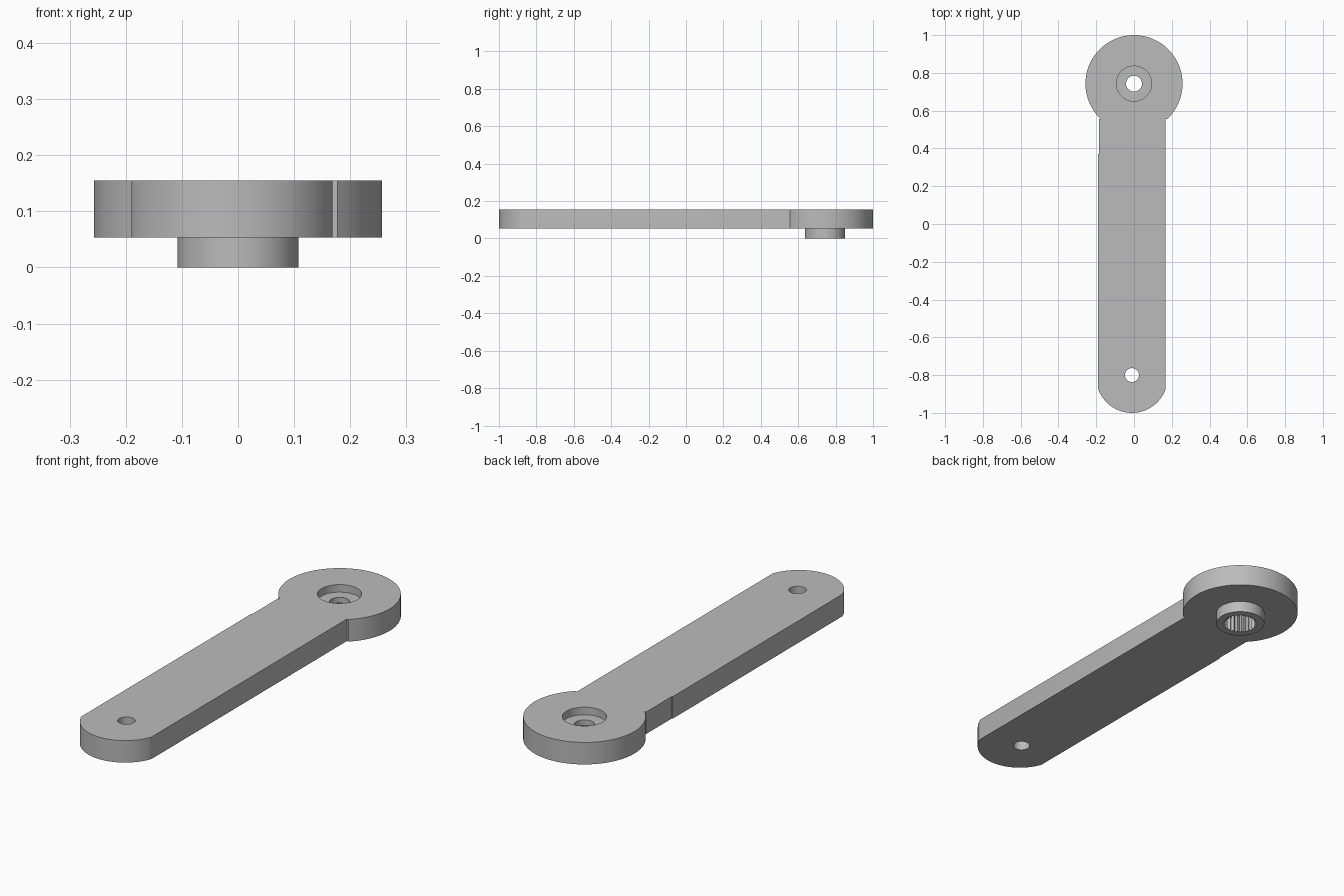
import bpy
import bmesh
from math import sin, cos, pi, radians, asin, acos

if "Cube" in bpy.data.objects:
    bpy.data.objects.remove(bpy.data.objects["Cube"], do_unlink=True)

grey = bpy.data.materials.new("plain grey")
grey.use_nodes = True
colour = (0.5, 0.5, 0.5, 1)
grey.diffuse_color = colour
grey.node_tree.nodes["Principled BSDF"].inputs["Base Color"].default_value = colour


def arc(cx, cy, r, start, end, steps):
    return [(cx + r * cos(start + (end - start) * i / steps),
             cy + r * sin(start + (end - start) * i / steps)) for i in range(steps + 1)]


def circle(cx, cy, r, steps=72):
    return arc(cx, cy, r, 0, 2 * pi, steps)[:-1]


def prism(name, outline, bottom, top):
    """Extrude a closed outline between two heights."""
    bm = bmesh.new()
    face = bm.faces.new([bm.verts.new((x, y, bottom)) for x, y in outline])
    result = bmesh.ops.extrude_face_region(bm, geom=[face])
    for v in result["geom"]:
        if isinstance(v, bmesh.types.BMVert):
            v.co.z = top
    bmesh.ops.recalc_face_normals(bm, faces=bm.faces)
    mesh = bpy.data.meshes.new(name)
    bm.to_mesh(mesh)
    bm.free()
    mesh.materials.append(grey)
    obj = bpy.data.objects.new(name, mesh)
    bpy.context.collection.objects.link(obj)
    return obj


def combine(target, tool, operation):
    """Apply a boolean and remove the tool."""
    tool.hide_render = True
    mod = target.modifiers.new(tool.name, "BOOLEAN")
    mod.operation = operation
    mod.solver = "EXACT"
    mod.object = tool
    bpy.context.view_layer.objects.active = target
    bpy.ops.object.modifier_apply(modifier=mod.name)
    bpy.data.objects.remove(tool, do_unlink=True)


# Main sizes
HEAD_Y, HEAD_R = 0.743, 0.257
LEFT, RIGHT = -0.19, 0.168
MID, HALF = (LEFT + RIGHT) / 2, (RIGHT - LEFT) / 2
TIP_R = 0.19
BASE, TOP = 0.053, 0.155

# Outline: rounded tip, straight sides, round head with small shoulders
tip_angle = acos(HALF / TIP_R)
neck = asin(-0.186 / HEAD_R)
outline = arc(MID, TIP_R - 1, TIP_R, pi + tip_angle, 2 * pi - tip_angle, 32)
outline += [(RIGHT, HEAD_Y - 0.186)]
outline += arc(0, HEAD_Y, HEAD_R, neck, pi - neck, 72)
outline += [(LEFT + 0.004, HEAD_Y - 0.186), (LEFT + 0.004, 0.37), (LEFT, 0.37)]
arm = prism("lever_arm", outline, BASE, TOP)

# Boss under the head
combine(arm, prism("boss", circle(0, HEAD_Y, 0.108), 0, BASE + 0.02), "UNION")

# Screw recess, through holes and toothed shaft socket
combine(arm, prism("screw_recess", circle(0, HEAD_Y, 0.093), 0.12, 0.3), "DIFFERENCE")
combine(arm, prism("screw_hole", circle(0, HEAD_Y, 0.042, 48), -0.1, 0.3), "DIFFERENCE")
combine(arm, prism("tip_hole", circle(MID, -0.8, 0.037, 48), -0.1, 0.3), "DIFFERENCE")
TEETH = 24
socket = []
for i in range(TEETH * 2):
    r = 0.078 if i % 2 else 0.067
    a = pi * i / TEETH
    socket.append((r * cos(a), HEAD_Y + r * sin(a)))
combine(arm, prism("shaft_socket", socket, -0.1, 0.095), "DIFFERENCE")

# Smooth rounds, crisp edges
bpy.ops.object.select_all(action="DESELECT")
arm.select_set(True)
bpy.context.view_layer.objects.active = arm
bpy.ops.object.shade_smooth_by_angle(angle=radians(30))
